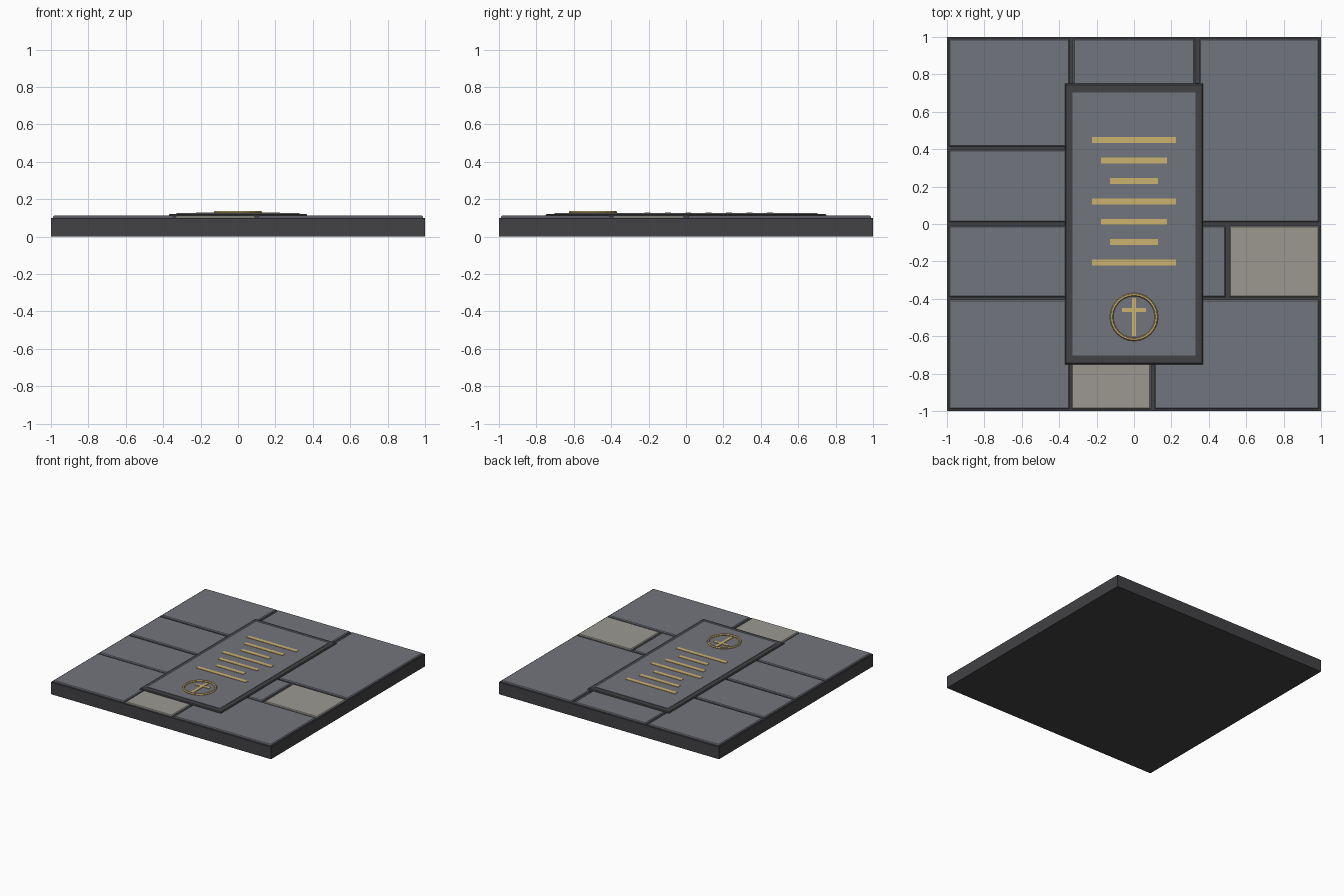
import bpy, bmesh, math

if "Cube" in bpy.data.objects:
    bpy.data.objects.remove(bpy.data.objects["Cube"])

def material(name, rgb):
    # display colour (0-255) converted to linear
    m = bpy.data.materials.new(name)
    lin = [((c / 255 + 0.055) / 1.055) ** 2.4 for c in rgb]
    m.diffuse_color = (*lin, 1)
    m.use_nodes = True
    m.node_tree.nodes["Principled BSDF"].inputs["Base Color"].default_value = m.diffuse_color
    return m

DARK = material("dark stone", (66, 66, 70))
SLATE = material("slate grey", (114, 117, 125))
PALE = material("pale stone", (156, 153, 145))
GOLD = material("dull gold", (204, 178, 112))

def block(name, x0, x1, y0, y1, z0, z1, mat, chamfer=0.0):
    """Box with optional chamfered top rim."""
    bm = bmesh.new()
    bmesh.ops.create_cube(bm, size=1)
    for v in bm.verts:
        v.co = (x1 if v.co.x > 0 else x0, y1 if v.co.y > 0 else y0, z1 if v.co.z > 0 else z0)
    if chamfer:
        rim = [e for e in bm.edges if all(v.co.z > z1 - 1e-6 for v in e.verts)]
        bmesh.ops.bevel(bm, geom=rim, offset=chamfer, segments=1, affect='EDGES')
    me = bpy.data.meshes.new(name)
    bm.to_mesh(me)
    bm.free()
    me.materials.append(mat)
    ob = bpy.data.objects.new(name, me)
    bpy.context.collection.objects.link(ob)
    return ob

# foundation slab
block("foundation", -1, 1, -1, 1, 0, 0.1, DARK)

# paving stones
stones = [
    (-0.99, -0.345, 0.415, 0.99, SLATE), (-0.99, -0.345, 0.01, 0.395, SLATE),
    (-0.99, -0.345, -0.39, -0.01, SLATE), (-0.99, -0.345, -0.99, -0.405, SLATE),
    (-0.325, 0.325, 0.01, 0.99, SLATE), (0.35, 0.99, 0.01, 0.99, SLATE),
    (-0.325, 0.49, -0.39, -0.01, SLATE), (0.51, 0.99, -0.39, -0.01, PALE),
    (-0.335, 0.09, -0.99, -0.405, PALE), (0.11, 0.99, -0.99, -0.405, SLATE),
]
for i, (x0, x1, y0, y1, mat) in enumerate(stones):
    block(f"paving_stone_{i + 1}", x0, x1, y0, y1, 0.09, 0.112, mat, 0.006)

# grave slab: dark border with a raised lighter panel
block("slab_border", -0.37, 0.37, -0.75, 0.75, 0.1, 0.122, DARK, 0.006)
block("slab_panel", -0.328, 0.328, -0.703, 0.703, 0.115, 0.125, SLATE)

# gilded inscription bars
for i in range(7):
    w, y = (0.225, 0.177, 0.129)[i % 3], 0.45 - 0.1095 * i
    block(f"inscription_bar_{i + 1}", -w, w, y - 0.016, y + 0.016, 0.12, 0.128, GOLD)

# emblem: ring and cross
bpy.ops.mesh.primitive_torus_add(major_segments=24, minor_segments=6, major_radius=0.12,
                                 minor_radius=0.009, location=(0, -0.497, 0.129))
ring = bpy.context.object
ring.name = "emblem_ring"
ring.data.materials.append(GOLD)
block("cross_upright", -0.011, 0.011, -0.6, -0.395, 0.12, 0.129, GOLD)
block("cross_arm", -0.064, 0.064, -0.47, -0.449, 0.12, 0.1285, GOLD)
